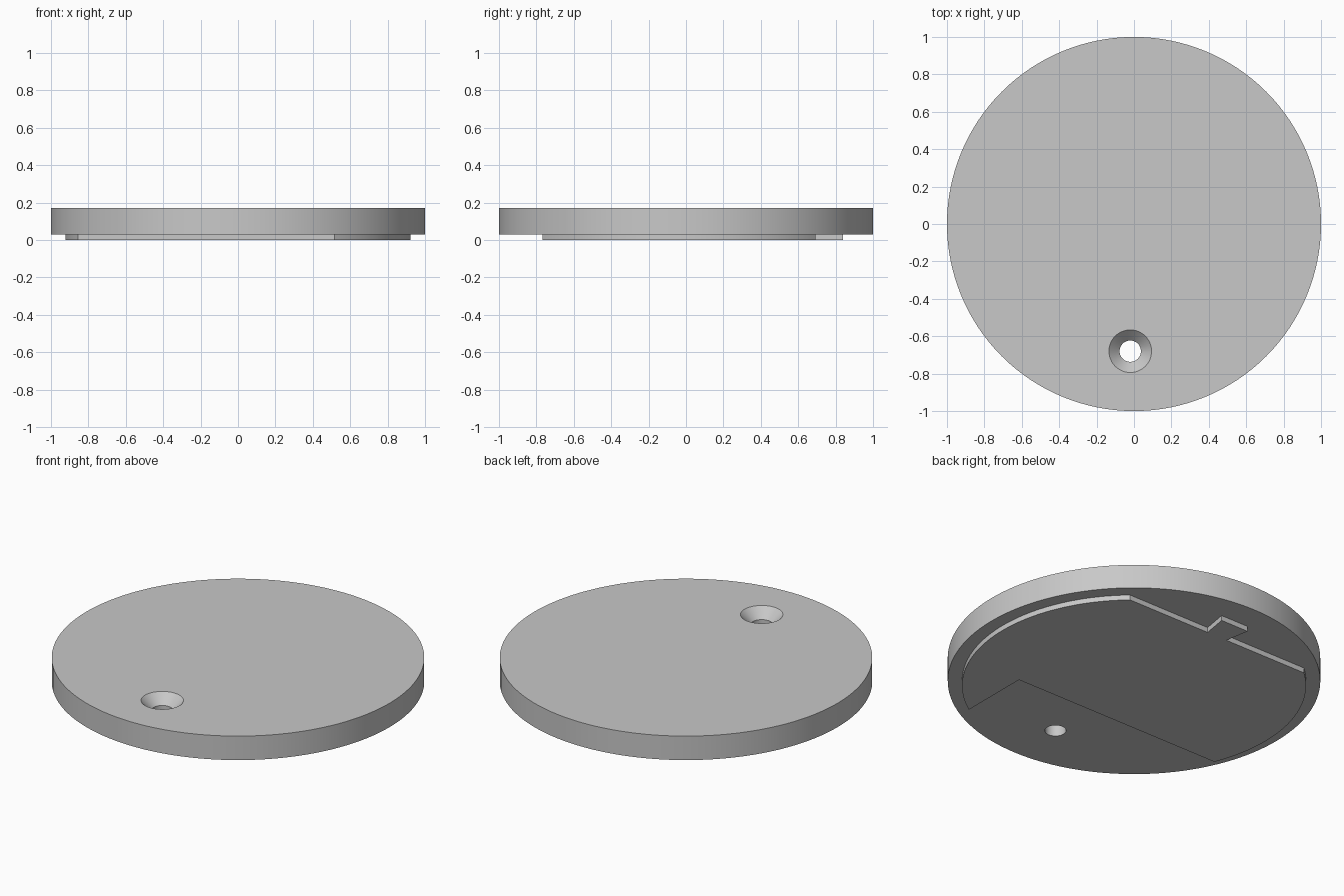
import bpy
import bmesh
from math import asin, acos, cos, pi, radians, sin

if "Cube" in bpy.data.objects:
    bpy.data.objects.remove(bpy.data.objects["Cube"], do_unlink=True)

BASE, TOP = 0.03, 0.172
PLATE_R = 0.923

grey = bpy.data.materials.new("light_grey")
grey.use_nodes = True
colour = (0.58, 0.58, 0.58, 1)
grey.diffuse_color = colour
grey.node_tree.nodes["Principled BSDF"].inputs["Base Color"].default_value = colour


def finish(name, bm):
    """Turn a bmesh into a grey object."""
    bmesh.ops.recalc_face_normals(bm, faces=bm.faces[:])
    mesh = bpy.data.meshes.new(name)
    bm.to_mesh(mesh)
    bm.free()
    mesh.materials.append(grey)
    obj = bpy.data.objects.new(name, mesh)
    bpy.context.collection.objects.link(obj)
    return obj


def lathe(name, profile, steps, centre=(0, 0)):
    """Stack rings of (radius, height) into a closed solid."""
    bm = bmesh.new()
    rings = [[bm.verts.new((centre[0] + r * cos(2 * pi * i / steps),
                            centre[1] + r * sin(2 * pi * i / steps), z))
              for i in range(steps)] for r, z in profile]
    for low, high in zip(rings, rings[1:]):
        for i in range(steps):
            j = (i + 1) % steps
            bm.faces.new((low[i], low[j], high[j], high[i]))
    bm.faces.new(rings[0])
    bm.faces.new(rings[-1])
    return finish(name, bm)


def extrude_outline(name, points, z0, z1):
    bm = bmesh.new()
    face = bm.faces.new([bm.verts.new((x, y, z0)) for x, y in points])
    out = bmesh.ops.extrude_face_region(bm, geom=[face], use_keep_orig=True)
    for v in out["geom"]:
        if isinstance(v, bmesh.types.BMVert):
            v.co.z = z1
    return finish(name, bm)


def arc(start, end, steps=40):
    return [(PLATE_R * cos(start + (end - start) * i / steps),
             PLATE_R * sin(start + (end - start) * i / steps))
            for i in range(steps + 1)]


def smooth(obj):
    bpy.ops.object.select_all(action="DESELECT")
    obj.select_set(True)
    bpy.context.view_layer.objects.active = obj
    bpy.ops.object.shade_smooth_by_angle(angle=radians(30))


# Round lid with a countersunk screw hole
lid = lathe("lid_disc", [(1, BASE), (1, TOP)], 128)
cutter = lathe("screw_hole_cutter",
               [(0.057, 0), (0.057, 0.115), (0.114, TOP), (0.114, 0.25)],
               48, (-0.02, -0.68))
cutter.hide_render = True
mod = lid.modifiers.new("screw_hole", "BOOLEAN")
mod.operation = "DIFFERENCE"
mod.solver = "EXACT"
mod.object = cutter
bpy.context.view_layer.objects.active = lid
bpy.ops.object.modifier_apply(modifier=mod.name)
bpy.data.objects.remove(cutter, do_unlink=True)
smooth(lid)

# Locating plate underneath: flat back with dovetail tab, corner notch at front
back_y, notch_x, notch_y = 0.693, 0.514, -0.348
back = asin(back_y / PLATE_R)
outline = arc(-acos(notch_x / PLATE_R), back)
outline += [(0.066, back_y), (0.091, 0.84), (-0.091, 0.84), (-0.066, back_y)]
outline += arc(pi - back, pi + asin(-notch_y / PLATE_R))
outline += [(notch_x, notch_y)]
smooth(extrude_outline("locating_plate", outline, 0, BASE + 0.01))
